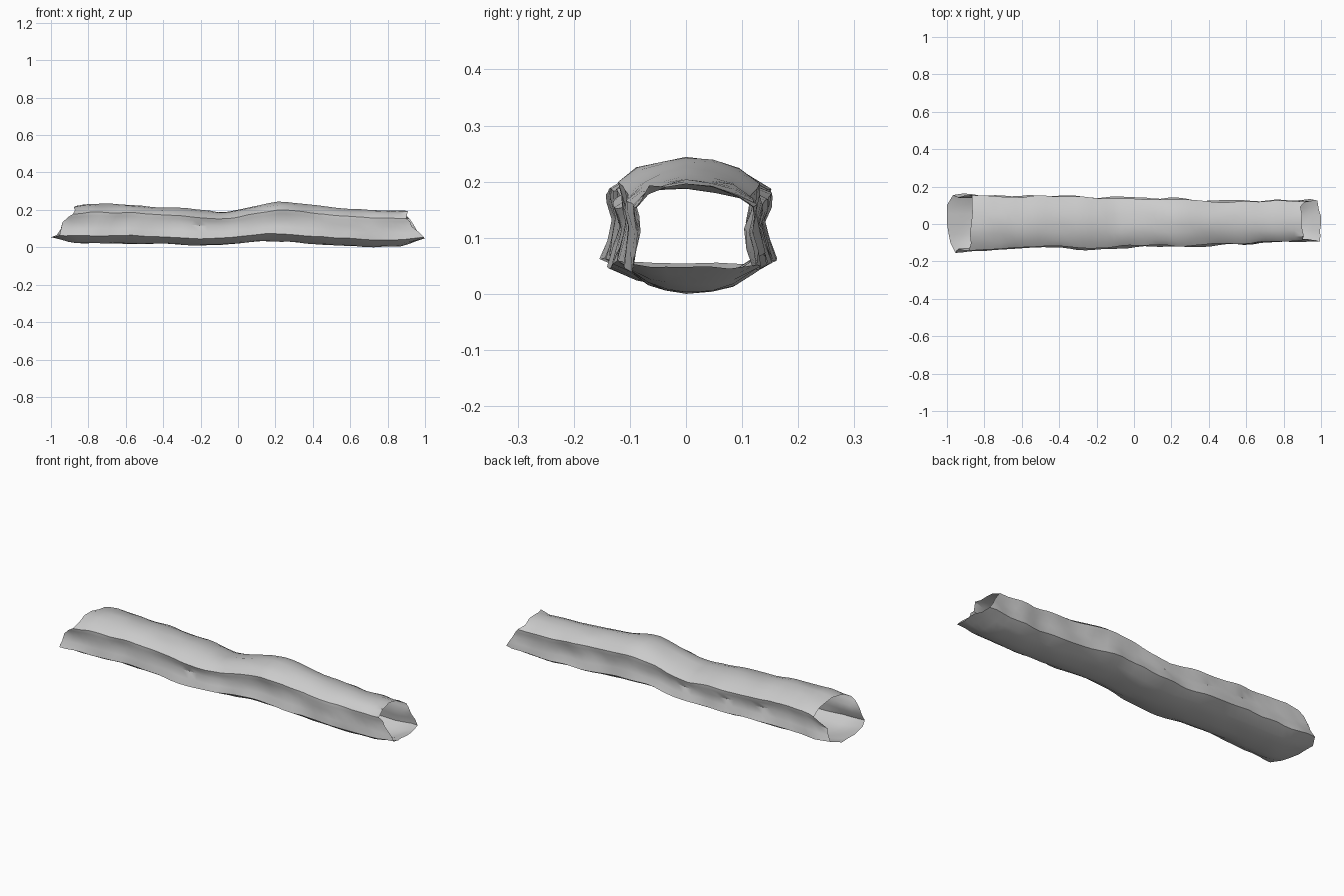
import bpy, bmesh, random
from mathutils import Vector, noise

if "Cube" in bpy.data.objects:
    bpy.data.objects.remove(bpy.data.objects["Cube"])

random.seed(4)

def sample(table, x):
    """Piecewise linear lookup in a list of (position, value)."""
    if x <= table[0][0]:
        return table[0][1]
    for (a, va), (b, vb) in zip(table, table[1:]):
        if x <= b:
            return va + (vb - va) * (x - a) / (b - a)
    return table[-1][1]

# outline of the trunk along its length
TOP = [(-.87, .22), (-.8, .232), (-.6, .228), (-.4, .213), (-.25, .205), (-.1, .187),
       (0, .2), (.1, .222), (.23, .248), (.35, .233), (.5, .215), (.7, .2), (.9, .195)]
BOTTOM = [(-1, .02), (-.6, .02), (-.4, .018), (-.2, .01), (0, .02), (.12, .032),
          (.3, .027), (.5, .01), (.7, .002), (1, .006)]
BACK = [(-.95, .16), (-.6, .15), (-.4, .155), (-.2, .147), (0, .138), (.2, .14),
        (.45, .125), (.6, .122), (.8, .13), (.95, .133), (1, .12)]
FRONT = [(-.95, .155), (-.6, .13), (-.4, .125), (-.22, .138), (0, .12), (.2, .122),
         (.45, .112), (.6, .11), (.8, .097), (1, .095)]
# the floor curls up at both broken ends
CURL = [(-1, .035), (-.88, .004), (-.8, 0), (.8, 0), (.88, .004), (1, .04)]

# slanted broken ends, by height fraction
LEFT = [(0, -1), (.2, -.965), (.38, -.94), (.55, -.93), (.7, -.9), (.8, -.875), (1, -.87)]
RIGHT = [(0, 1), (.2, .985), (.38, .96), (.55, .94), (.7, .92), (.8, .905), (1, .895)]

# half cross-section: width fraction, height fraction
HALF = [(0, 0), (.35, .01), (.65, .06), (1, .2), (.93, .38), (.88, .55),
        (.95, .7), (.97, .79), (.7, .9), (.36, .965), (0, 1)]
RING = HALF + [(-y, z) for y, z in HALF[-2:0:-1]]

def build_log(stations=44):
    bm = bmesh.new()
    rings = []
    for i in range(stations + 1):
        t = i / stations
        ring = []
        for fy, fz in RING:
            x0, x1 = sample(LEFT, fz), sample(RIGHT, fz)
            x = x0 + (x1 - x0) * t
            zb, zt = sample(BOTTOM, x), sample(TOP, x)
            y = fy * sample(BACK if fy > 0 else FRONT, x)
            z = zb + (zt - zb) * fz + sample(CURL, x) * max(0, 1 - fz / .25)
            # weathered, uneven bark
            n = noise.noise_vector(Vector((x * 9, fy * 2.5, fz * 2.5)))
            y += n.y * .012 * abs(fy)
            z += n.z * .007
            if i in (0, stations) and 0 < fz < 1:
                x += random.uniform(-.012, .012)
            ring.append(bm.verts.new((max(-1, min(1, x)), y, max(0, z))))
        rings.append(ring)
    count = len(RING)
    for a, b in zip(rings, rings[1:]):
        for k in range(count):
            j = (k + 1) % count
            bm.faces.new((a[k], b[k], b[j], a[j]))
    # jagged splinter on the front top corner of the right end
    k = next(i for i, p in enumerate(RING) if p[0] == -.7)
    rings[-1][k].co += Vector((.008, 0, .018))
    bmesh.ops.recalc_face_normals(bm, faces=bm.faces)
    mesh = bpy.data.meshes.new("hollow_log")
    bm.to_mesh(mesh)
    bm.free()
    obj = bpy.data.objects.new("hollow_log", mesh)
    bpy.context.collection.objects.link(obj)
    return obj

log = build_log()
bpy.context.view_layer.objects.active = log
log.select_set(True)
bpy.ops.object.shade_smooth_by_angle(angle=0.61)
